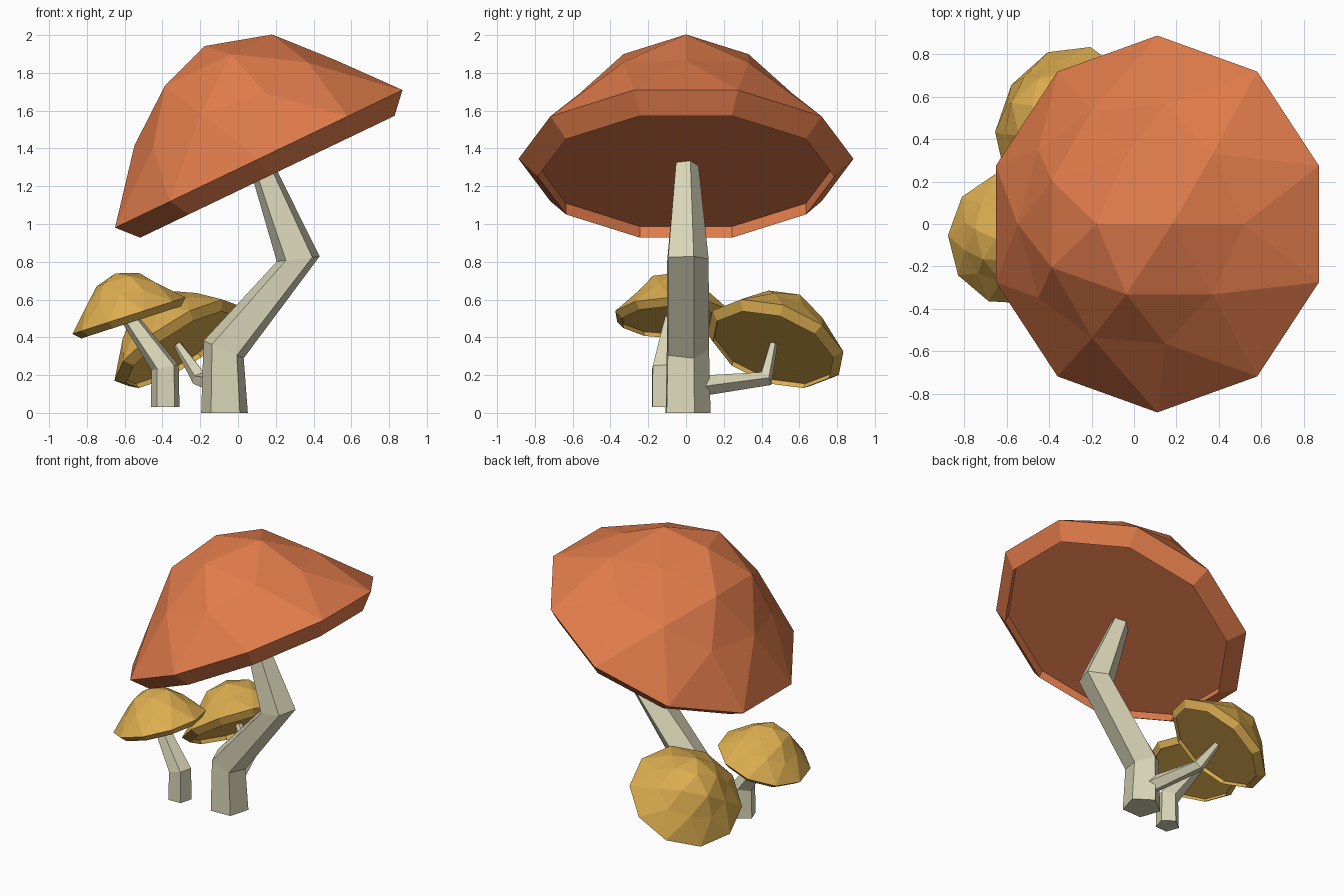
import bpy, bmesh
from math import cos, sin, radians, tau
from mathutils import Vector, Matrix

if "Cube" in bpy.data.objects:
    bpy.data.objects.remove(bpy.data.objects["Cube"])


def material(name, rgb):
    m = bpy.data.materials.new(name)
    m.diffuse_color = (*rgb, 1)
    m.use_nodes = True
    m.node_tree.nodes["Principled BSDF"].inputs["Base Color"].default_value = m.diffuse_color
    return m


ORANGE = material("orange", (0.75, 0.2, 0.07))
YELLOW = material("ochre", (0.72, 0.42, 0.08))
CREAM = material("cream", (0.70, 0.67, 0.48))


def finish(bm, name, mat):
    bmesh.ops.recalc_face_normals(bm, faces=bm.faces)
    me = bpy.data.meshes.new(name)
    bm.to_mesh(me)
    bm.free()
    me.materials.append(mat)
    ob = bpy.data.objects.new(name, me)
    bpy.context.collection.objects.link(ob)
    return ob


def place_ring(verts, r, z):
    for v in verts:
        d = Vector((v.co.x, v.co.y, 0)).normalized() * r
        v.co = (d.x, d.y, z)


def cap(name, centre, normal, x_axis, radius, mat):
    # half an icosphere with a flared rim, a lip and a recessed underside
    bm = bmesh.new()
    bmesh.ops.create_icosphere(bm, subdivisions=2, radius=1)
    low = [v for v in bm.verts if v.co.z < -0.01]
    bmesh.ops.delete(bm, geom=low, context='VERTS')
    place_ring([v for v in bm.verts if abs(v.co.z) < 0.01], 1.34, 0)
    edges = [e for e in bm.edges if e.is_boundary]
    for r, z in ((1.186, -0.159), (1.186, -0.06)):
        new = bmesh.ops.extrude_edge_only(bm, edges=edges)["geom"]
        place_ring([g for g in new if isinstance(g, bmesh.types.BMVert)], r, z)
        edges = [g for g in new if isinstance(g, bmesh.types.BMEdge) and g.is_boundary]
    bmesh.ops.edgeloop_fill(bm, edges=edges)
    n = Vector(normal).normalized()
    y = n.cross(Vector(x_axis)).normalized()
    x = y.cross(n)
    rot = Matrix((x, y, n)).transposed().to_4x4()
    bm.transform(Matrix.Translation(centre) @ rot @ Matrix.Scale(radius, 4))
    finish(bm, name, mat)


def stem(name, rings):
    # five-sided tapered tube; each ring is (centre, normal, radius)
    bm = bmesh.new()
    loops = []
    for c, n, r in rings:
        q = Vector((0, 0, 1)).rotation_difference(Vector(n))
        angles = [radians(20) + tau * k / 5 for k in range(5)]
        loops.append([bm.verts.new(Vector(c) + q @ Vector((r * cos(a), r * sin(a), 0)))
                      for a in angles])
    for a, b in zip(loops, loops[1:]):
        for k in range(5):
            j = (k + 1) % 5
            bm.faces.new((a[k], a[j], b[j], b[k]))
    bm.faces.new(loops[0][::-1])
    bm.faces.new(loops[-1])
    finish(bm, name, CREAM)


# large mushroom
cap("large_cap", (0.11, 0, 1.345), (-0.432, 0, 0.902), (0.902, 0, 0.432), 0.662, ORANGE)
stem("large_stem", [
    ((-0.07, 0, 0), (0, 0, 1), 0.13),
    ((-0.075, 0, 0.335), (0.4, 0, 0.92), 0.122),
    ((0.32, 0, 0.815), (-0.12, 0, 0.99), 0.12),
    ((0.11, 0, 1.345), (-0.43, 0, 0.9), 0.063)])

# small front mushroom
a = radians(15)
cap("small_front_cap", (-0.577, -0.07, 0.515), (-0.307, 0, 0.952),
    (0.952 * cos(a), sin(a), 0.307 * cos(a)), 0.235, YELLOW)
stem("small_front_stem", [
    ((-0.385, -0.115, 0.03), (0, 0, 1), 0.08),
    ((-0.385, -0.115, 0.24), (-0.2, 0.03, 0.98), 0.077),
    ((-0.585, -0.07, 0.515), (-0.5, 0.1, 0.86), 0.045)])

# small rear mushroom, branching off the large stem
cap("small_rear_cap", (-0.33, 0.474, 0.371), (-0.53, 0.287, 0.798),
    (-0.784, 0.195, -0.59), 0.286, YELLOW)
stem("small_rear_stem", [
    ((-0.08, 0.03, 0.14), (-0.25, 0.95, 0.1), 0.06),
    ((-0.2, 0.42, 0.18), (-0.4, 0.7, 0.6), 0.045),
    ((-0.325, 0.465, 0.37), (-0.53, 0.25, 0.8), 0.022)])
